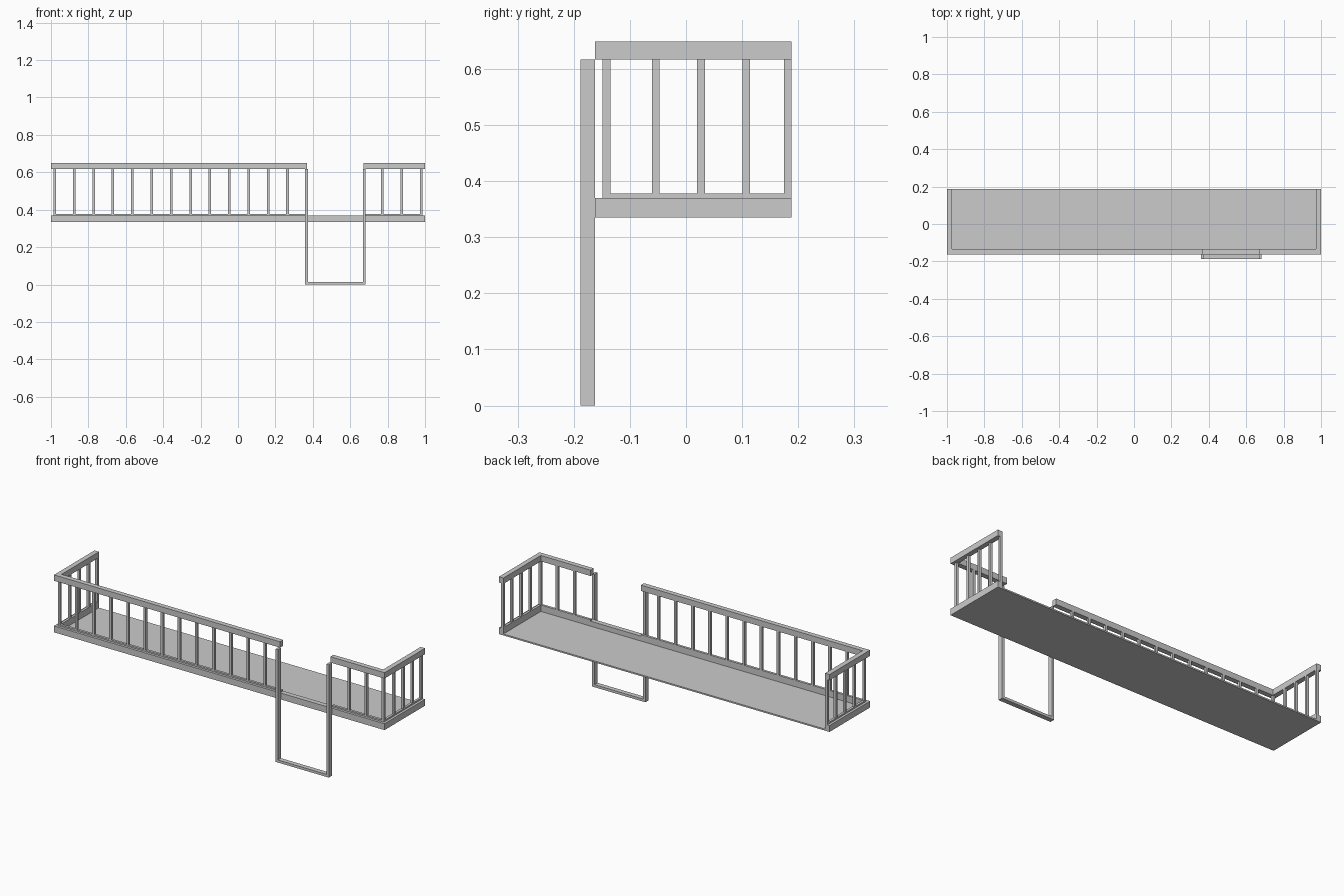
import bpy, bmesh
from mathutils import Matrix, Vector

if "Cube" in bpy.data.objects:
    bpy.data.objects.remove(bpy.data.objects["Cube"])


def boxes(name, specs):
    """One object made of axis-aligned boxes (x0, x1, y0, y1, z0, z1)."""
    bm = bmesh.new()
    for x0, x1, y0, y1, z0, z1 in specs:
        size = Vector((x1 - x0, y1 - y0, z1 - z0))
        mid = Vector((x0 + x1, y0 + y1, z0 + z1)) / 2
        bmesh.ops.create_cube(bm, size=1, matrix=Matrix.Translation(mid) @ Matrix.Diagonal((*size, 1)))
    mesh = bpy.data.meshes.new(name)
    bm.to_mesh(mesh)
    bm.free()
    obj = bpy.data.objects.new(name, mesh)
    bpy.context.collection.objects.link(obj)
    return obj


YF, YB = -0.162, 0.188        # front and back of the platform
W = 0.027                     # beam and handrail width
P = 0.0135                    # baluster thickness
Y0 = YF + (W - P) / 2 + 0.007 # front face of the balusters
Y0 = -0.1485
X1 = 1 - W / 2                # outer face of the side balusters
GAP0, GAP1 = 0.368, 0.672     # opening for the ladder frame
Z0, Z1, Z2, Z3 = 0.335, 0.370, 0.617, 0.649

# Floor plate
boxes("floor_plate", [(-1 + W, 1 - W, YF + W, YB, Z0, Z0 + 0.008)])

# Edge beams around the front and both ends
boxes("edge_beams", [
    (-1, 1, YF, YF + W, Z0, Z1),
    (-1, -1 + W, YF + W, YB, Z0, Z1),
    (1 - W, 1, YF + W, YB, Z0, Z1)])

# Handrails, broken at the opening
boxes("handrails", [
    (-1, GAP0, YF, YF + W, Z2, Z3),
    (GAP1, 1, YF, YF + W, Z2, Z3),
    (-1, -1 + W, YF + W, YB, Z2, Z3),
    (1 - W, 1, YF + W, YB, Z2, Z3)])

# Thin bottom rails under the balusters
boxes("bottom_rails", [
    (-X1, GAP0, Y0, Y0 + P, Z1, Z1 + 0.008),
    (GAP1, X1, Y0, Y0 + P, Z1, Z1 + 0.008),
    (-X1, -X1 + P, Y0 + P, YB, Z1, Z1 + 0.008),
    (X1 - P, X1, Y0 + P, YB, Z1, Z1 + 0.008)])

# Front balusters
STEP = 0.1037
centres = [-X1 + P / 2 + i * STEP for i in range(13)] + [X1 - P / 2 - i * STEP for i in range(3)]
boxes("front_balusters", [(x - P / 2, x + P / 2, Y0, Y0 + P, Z1, Z2) for x in centres])

# End balusters on both sides
ys = [-0.0605, 0.020, 0.1005, YB - P]
boxes("end_balusters", [(s * (X1 - P / 2) - P / 2, s * (X1 - P / 2) + P / 2, y, y + P, Z1, Z2)
                        for s in (-1, 1) for y in ys])

# Hanging frame in front of the opening
L0, L1, T = 0.359, 0.681, 0.014
boxes("access_frame", [
    (L0, L0 + T, -0.188, YF, 0, Z2),
    (L1 - T, L1, -0.188, YF, 0, Z2),
    (L0 + T, L1 - T, -0.188, YF, 0, T)])
